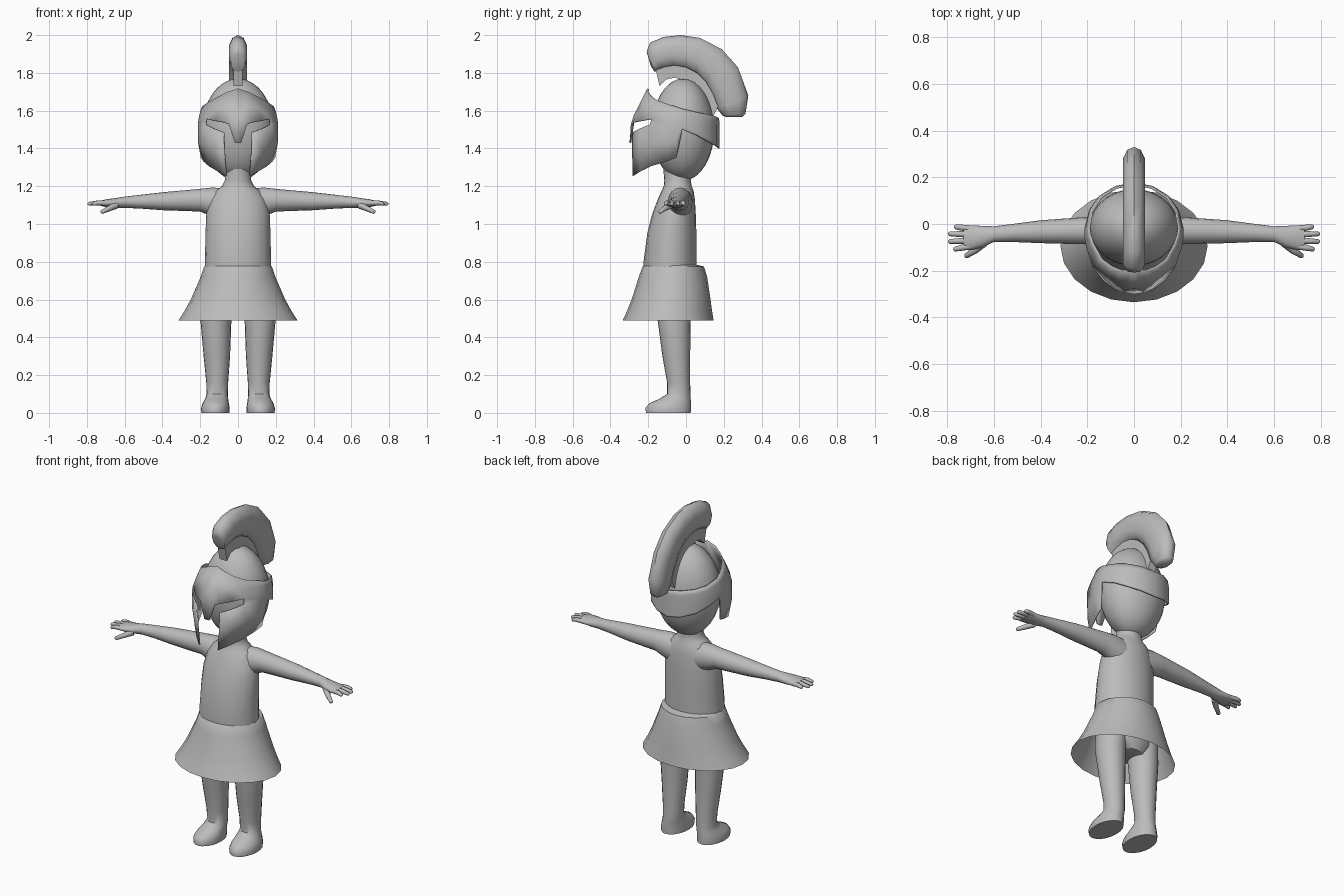
import bpy, math
from mathutils import Vector

if "Cube" in bpy.data.objects:
    bpy.data.objects.remove(bpy.data.objects["Cube"])

grey = bpy.data.materials.new("plain_grey")
grey.diffuse_color = (0.5, 0.5, 0.5, 1)
grey.use_nodes = True
grey.node_tree.nodes["Principled BSDF"].inputs["Base Color"].default_value = grey.diffuse_color


def make(name, verts, faces, mirror=False, angle=50):
    me = bpy.data.meshes.new(name)
    me.from_pydata([tuple(v) for v in verts], [], faces)
    me.materials.append(grey)
    ob = bpy.data.objects.new(name, me)
    bpy.context.collection.objects.link(ob)
    bpy.ops.object.select_all(action='DESELECT')
    ob.select_set(True)
    bpy.context.view_layer.objects.active = ob
    bpy.ops.object.mode_set(mode='EDIT')
    bpy.ops.mesh.select_all(action='SELECT')
    bpy.ops.mesh.normals_make_consistent(inside=False)
    bpy.ops.object.mode_set(mode='OBJECT')
    bpy.ops.object.shade_smooth_by_angle(angle=math.radians(angle))
    if mirror:
        m = ob.modifiers.new("mirror", 'MIRROR')
        m.merge_threshold = 0.0005
    return ob


def ring(c, u, v, n):
    c, u, v = Vector(c), Vector(u), Vector(v)
    return [c + u * math.cos(2 * math.pi * i / n) + v * math.sin(2 * math.pi * i / n) for i in range(n)]


def loft(name, rings, caps=True, **kw):
    n = len(rings[0])
    faces = [(r * n + i, r * n + (i + 1) % n, (r + 1) * n + (i + 1) % n, (r + 1) * n + i)
             for r in range(len(rings) - 1) for i in range(n)]
    if caps:
        faces += [tuple(range(n)), tuple(range((len(rings) - 1) * n, len(rings) * n))]
    return make(name, [p for r in rings for p in r], faces, **kw)


def level(z, xc, rx, yf, yb, n=20):
    return ring((xc, (yf + yb) / 2, z), (rx, 0, 0), (0, (yb - yf) / 2, 0), n)


# torso and neck
loft("torso", [level(z, 0, rx, f, b) for z, rx, f, b in (
    (.50, .09, -.15, .02), (.55, .17, -.18, .04), (.68, .18, -.22, .055), (.80, .175, -.225, .055),
    (.95, .172, -.205, .055), (1.05, .168, -.18, .052), (1.13, .152, -.15, .047),
    (1.175, .12, -.13, .04), (1.20, .085, -.118, .03), (1.23, .07, -.115, .025), (1.29, .07, -.12, .03))])

# flared skirt, open underneath
loft("skirt", [level(z, 0, rx, f, b) for z, rx, f, b in (
    (.785, .165, -.215, .05), (.775, .18, -.23, .095), (.72, .198, -.25, .112),
    (.60, .25, -.288, .13), (.54, .283, -.312, .138), (.49, .315, -.335, .146))], caps=False)

# leg with foot
loft("leg", [level(z, xc, rx, f, b) for z, xc, rx, f, b in (
    (.64, .105, .085, -.16, .035), (.49, .117, .082, -.15, .025), (.30, .112, .07, -.125, .022),
    (.16, .11, .058, -.1, .022), (.10, .11, .056, -.1, .024), (.075, .113, .061, -.14, .025),
    (.05, .118, .07, -.195, .026), (.025, .12, .076, -.215, .026), (0, .12, .074, -.212, .025))], mirror=True)

# arm with palm
loft("arm", [ring((x, (f + b) / 2, (lo + hi) / 2), (0, (b - f) / 2, 0), (0, 0, (hi - lo) / 2), 16)
             for x, f, b, lo, hi in (
    (.08, -.10, .035, 1.02, 1.19), (.14, -.095, .035, 1.04, 1.193), (.2, -.087, .03, 1.066, 1.186),
    (.4, -.082, .016, 1.073, 1.168), (.52, -.077, 0, 1.082, 1.154), (.6, -.077, -.01, 1.085, 1.145),
    (.65, -.1, -.008, 1.085, 1.137), (.70, -.112, -.006, 1.09, 1.13), (.73, -.108, -.01, 1.097, 1.123))],
     mirror=True)


# fingers and thumb
def digit(name, pts):
    out = []
    a, b = Vector(pts[0][:3]), Vector(pts[-1][:3])
    d = (b - a).normalized()
    u = d.cross(Vector((0, 0, 1))).normalized()
    v = d.cross(u)
    for x, y, z, r in pts:
        out.append(ring((x, y, z), u * r, v * r, 8))
    out.append(ring(b + d * .006, u * .004, v * .004, 8))
    loft(name, out, mirror=True)


for name, y0, y1, tip in (("little_finger", -.019, -.012, .765), ("ring_finger", -.045, -.042, .79),
                          ("middle_finger", -.07, -.075, .79), ("index_finger", -.096, -.108, .768)):
    digit(name, [(.70, y0, 1.11, .013), (.74, (y0 + y1) / 2, 1.112, .013), (tip, y1, 1.107, .010)])
digit("thumb", [(.645, -.08, 1.10, .02), (.68, -.112, 1.083, .015), (.72, -.138, 1.064, .011)])

# head
loft("head", [level(1.5 - .27 * math.cos(a), 0, .19 * math.sin(a), -.015 - .165 * math.sin(a),
                    -.015 + .165 * math.sin(a), 28)
              for a in [math.pi * (i + .1) / 16.2 for i in range(17)]])

# helmet shell: columns (x, y, top, brow edge, cheek top, bottom) from nose to nape
cols = [(0, -.30, 1.718, 1.43, 1.42, 1.25), (.017, -.298, 1.714, 1.43, 1.42, 1.25),
        (.048, -.292, 1.706, 1.53, 1.48, 1.25), (.077, -.286, 1.70, 1.54, 1.485, 1.255),
        (.13, -.245, 1.678, 1.548, 1.505, 1.28), (.175, -.19, 1.655, 1.557, 1.528, 1.305),
        (.205, -.10, 1.632, 1.56, 1.53, 1.333), (.213, -.052, 1.62, 1.56, 1.53, 1.35),
        (.213, -.02, 1.61, 1.56, 1.52, 1.50), (.192, .06, 1.592, 1.54, 1.49, 1.468),
        (.15, .12, 1.58, 1.53, 1.46, 1.435), (.08, .163, 1.57, 1.52, 1.43, 1.413),
        (0, .178, 1.56, 1.52, 1.42, 1.40)]


def shell(x, y, z):
    hi, lo = max(0, z - 1.53), max(0, 1.42 - z)
    w = min(1, max(0, -y / .3))
    f = 1 - w * 1.7 * hi - (1 - w) * (.5 * hi + 6 * hi * hi)
    return (x * f * (1 - 1.1 * lo), y * f + .02 * lo, z)


verts, faces, R = [], [], 6
for x, y, t, b, c, e in cols:
    verts += [shell(x, y, z) for z in (t, (t + b) / 2, b, c, (c + e) / 2, e)]
for i in range(len(cols) - 1):
    for j in range(R - 1):
        if (j == 2 and i < 5) or (j > 2 and i < 3):
            continue                     # eye slots and mouth gap
        faces.append((i * R + j, (i + 1) * R + j, (i + 1) * R + j + 1, i * R + j + 1))
helmet = make("helmet", verts, faces, mirror=True)
sol = helmet.modifiers.new("thickness", 'SOLIDIFY')
sol.thickness, sol.offset = .008, -1


# crest parts swept along matching inner and outer arcs in the side plane
def sweep(name, inner, outer, widths, n, power):
    rings = []
    for (iy, iz), (oy, oz), w in zip(inner, outer, widths):
        a, b = Vector((0, iy, iz)), Vector((0, oy, oz))
        r = []
        for k in range(n):
            t = 2 * math.pi * (k + (.5 if n == 4 else 0)) / n
            cs, sn = math.cos(t), math.sin(t)
            s = math.copysign(abs(cs) ** power, cs)
            if n == 4:
                s, sn = math.copysign(1, cs), math.copysign(1, sn)
            r.append((a + b) / 2 + (b - a) / 2 * s + Vector((w * sn, 0, 0)))
        rings.append(r)
    loft(name, rings)


arc = [(-.165, 1.805), (-.13, 1.822), (-.06, 1.833), (.0, 1.823), (.055, 1.797), (.105, 1.745),
       (.14, 1.68), (.165, 1.61), (.195, 1.572)]
top = [(-.208, 1.915), (-.19, 1.96), (-.12, 1.99), (-.03, 2.0), (.075, 1.985), (.19, 1.925),
       (.275, 1.83), (.33, 1.68), (.315, 1.585)]
mids = [((a[0] + b[0]) / 2, (a[1] + b[1]) / 2) for a, b in zip(arc, top)]
start = [(-.188, 1.84), (-.205, 1.90)]
finish = [(.215, 1.566), (.298, 1.566)]
sweep("plume", [start[0]] + arc + [finish[0]], [start[1]] + top + [finish[1]],
      [.022, .04] + [.05] * 7 + [.042, .025], 10, .8)

# crest holder fin between dome and plume
sweep("crest_holder",
      [(-.14, 1.73), (-.105, 1.765), (-.06, 1.775), (-.01, 1.76), (.04, 1.74), (.08, 1.70), (.11, 1.65), (.14, 1.56)],
      [(-.16, 1.815), (-.12, 1.83), (-.06, 1.84), (.0, 1.83), (.058, 1.80), (.108, 1.75), (.143, 1.69), (.17, 1.62)],
      [.025] * 8, 4, 1)
